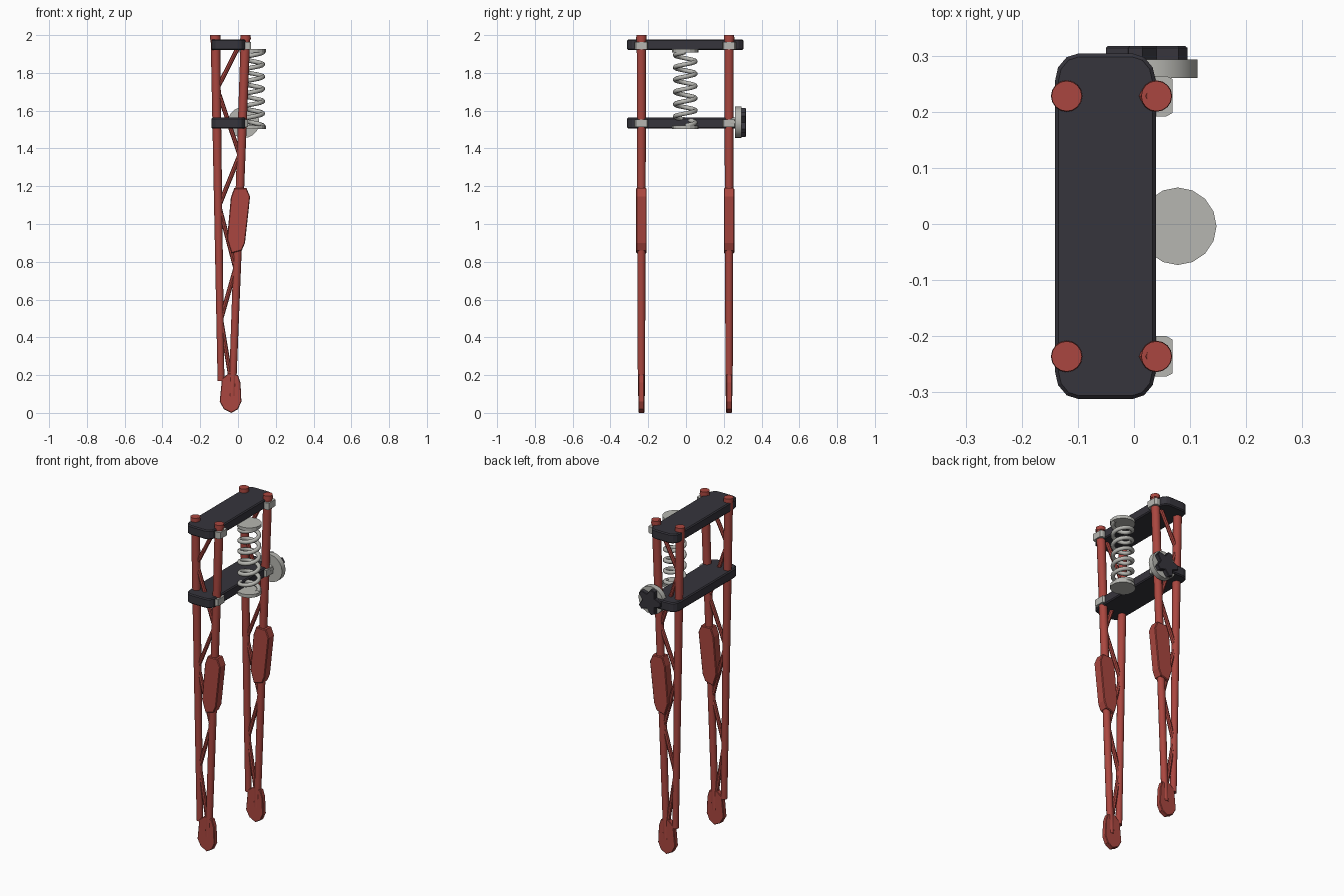
import bpy, bmesh, math
from mathutils import Vector

if "Cube" in bpy.data.objects:
    bpy.data.objects.remove(bpy.data.objects["Cube"])

def material(name, rgb):
    m = bpy.data.materials.new(name)
    m.diffuse_color = (*rgb, 1)
    m.use_nodes = True
    m.node_tree.nodes["Principled BSDF"].inputs["Base Color"].default_value = m.diffuse_color
    return m

RED = material("red paint", (0.40, 0.062, 0.05))
DARK = material("dark metal", (0.037, 0.035, 0.045))
GREY = material("light steel", (0.47, 0.47, 0.44))
CY = -0.004          # middle of the fork in y
SIDES = {"left": CY - 0.232, "right": CY + 0.232}

def finish(bm, name, mat, smooth=True):
    bmesh.ops.recalc_face_normals(bm, faces=bm.faces)
    me = bpy.data.meshes.new(name)
    bm.to_mesh(me)
    bm.free()
    me.materials.append(mat)
    if smooth:
        me.shade_smooth()
        me.set_sharp_from_angle(angle=math.radians(35))
    ob = bpy.data.objects.new(name, me)
    bpy.context.collection.objects.link(ob)
    return ob

def tube(name, p, q, r1, r2, mat, n=16, smooth=True):
    p, q = Vector(p), Vector(q)
    bm = bmesh.new()
    bmesh.ops.create_cone(bm, cap_ends=True, segments=n, radius1=r1, radius2=r2, depth=(q - p).length)
    rot = (q - p).to_track_quat('Z', 'Y').to_matrix().to_4x4()
    bmesh.ops.transform(bm, matrix=rot, verts=bm.verts)
    bmesh.ops.translate(bm, vec=(p + q) / 2, verts=bm.verts)
    return finish(bm, name, mat, smooth)

def prism(name, pts, lo, hi, axis, mat, bevel=0.0):
    """Extrude an outline: axis 'z' takes (x, y) points, axis 'y' takes (x, z)."""
    bm = bmesh.new()
    def put(a, b, c):
        return bm.verts.new((a, b, c) if axis == 'z' else (a, c, b))
    face = bm.faces.new([put(a, b, lo) for a, b in pts])
    ext = bmesh.ops.extrude_face_region(bm, geom=[face])
    vec = (0, 0, hi - lo) if axis == 'z' else (0, hi - lo, 0)
    bmesh.ops.translate(bm, vec=vec, verts=[v for v in ext["geom"] if isinstance(v, bmesh.types.BMVert)])
    bmesh.ops.recalc_face_normals(bm, faces=bm.faces)
    if bevel:
        k = 2 if axis == 'z' else 1
        rims = [e for e in bm.edges if abs(e.verts[0].co[k] - e.verts[1].co[k]) < 1e-6]
        bmesh.ops.bevel(bm, geom=rims, offset=bevel, segments=1, affect='EDGES')
    return finish(bm, name, mat, False)

def back_x(z):
    return -0.09 - 0.03 * (z - 0.17) / 1.83

def front_x(z):
    return -0.03 + 0.07 * (z - 0.1) / 1.9

# Two dark yokes with rounded corners
x0, x1, y0, y1 = -0.141, 0.039, CY - 0.308, CY + 0.308
outline = []
for cx, cy, start in ((x1, y1, 0), (x0, y1, 90), (x0, y0, 180), (x1, y0, 270)):
    rx, ry = 0.042, 0.05
    ox = cx - math.copysign(rx, cx - (x0 + x1) / 2)
    oy = cy - math.copysign(ry, cy - CY)
    for k in range(4):
        a = math.radians(start + 30 * k)
        outline.append((ox + rx * math.cos(a), oy + ry * math.sin(a)))
prism("upper_yoke", outline, 1.921, 1.977, 'z', DARK, 0.006)
prism("lower_yoke", outline, 1.505, 1.563, 'z', DARK, 0.006)

PAD = [(-0.02, 1.19), (0.045, 1.19), (0.064, 1.145), (0.037, 0.90), (0.02, 0.86),
       (-0.035, 0.845), (-0.058, 0.92), (-0.038, 1.14)]
DROPOUT = [(-0.05, 0.21), (0.0, 0.2), (0.013, 0.16), (0.018, 0.06), (0.0, 0.02), (-0.035, 0.0),
           (-0.075, 0.02), (-0.097, 0.06), (-0.085, 0.18)]
ZIGZAG = [(1, 2.0), (0, 1.72), (1, 1.37), (0, 1.1), (1, 0.77), (0, 0.5), (1, 0.17)]

for side, y in SIDES.items():
    # Two converging tubes with end caps
    tube(f"{side}_back_leg", (back_x(0.17), y, 0.17), (back_x(1.99), y, 1.99), 0.018, 0.025, RED)
    tube(f"{side}_front_leg", (front_x(0.09), y, 0.09), (front_x(1.99), y, 1.99), 0.019, 0.025, RED)
    for part, x in (("back", back_x(2)), ("front", front_x(2))):
        tube(f"{side}_{part}_cap", (x, y, 1.977), (x, y, 2.0), 0.028, 0.027, RED)
    # Zigzag braces
    pts = [((front_x(z) - 0.008 if f else back_x(z) + 0.005), y, z - 0.004) for f, z in ZIGZAG]
    for i in range(len(pts) - 1):
        tube(f"{side}_brace_{i + 1}", pts[i], pts[i + 1], 0.012, 0.012, RED, 8)
    # Link plate and axle plate
    prism(f"{side}_link_pad", PAD, y - 0.028, y + 0.028, 'y', RED, 0.004)
    prism(f"{side}_axle_plate", DROPOUT, y - 0.015, y + 0.015, 'y', RED, 0.003)
    # Steel clamps around the front tube
    for part, z in (("upper", 1.944), ("lower", 1.534)):
        cx = front_x(z)
        strap = [(cx - 0.02, y - 0.036), (cx + 0.02, y - 0.036), (cx + 0.031, y - 0.03),
                 (cx + 0.031, y + 0.03), (cx + 0.02, y + 0.036), (cx - 0.02, y + 0.036)]
        prism(f"{side}_{part}_clamp", strap, z - 0.02, z + 0.02, 'z', GREY)

# Spring with end discs
SX = 0.078
tube("spring_top_disc", (SX, CY, 1.907), (SX, CY, 1.926), 0.069, 0.069, GREY, 16, False)
tube("spring_bottom_disc", (SX, CY, 1.503), (SX, CY, 1.522), 0.069, 0.069, GREY, 16, False)
curve = bpy.data.curves.new("spring", 'CURVE')
curve.dimensions = '3D'
curve.bevel_depth = 0.012
curve.bevel_resolution = 2
turns, steps = 6, 20
spline = curve.splines.new('POLY')
spline.points.add(turns * steps)
for i, p in enumerate(spline.points):
    a = 2 * math.pi * i / steps
    p.co = (SX + 0.054 * math.cos(a), CY + 0.054 * math.sin(a), 1.52 + 0.39 * i / (turns * steps), 1)
curve.materials.append(GREY)
spring = bpy.data.objects.new("spring", curve)
bpy.context.collection.objects.link(spring)
bpy.context.view_layer.objects.active = spring
spring.select_set(True)
bpy.ops.object.convert(target='MESH')

# Damper knob on the right side
KX, KZ = 0.03, 1.538
tube("knob_shaft", (KX, 0.235, KZ), (KX, 0.27, KZ), 0.025, 0.025, GREY)
tube("knob_disc", (KX, 0.26, KZ), (KX, 0.293, KZ), 0.083, 0.083, GREY, 20)
star = []
for k in range(5):
    for deg, r in ((-10, 0.077), (10, 0.077), (36, 0.047)):
        a = math.radians(180 + 72 * k + deg)
        star.append((KX - 0.004 + r * math.cos(a), KZ + r * math.sin(a)))
prism("star_knob", star, 0.29, 0.317, 'y', DARK, 0.003)
